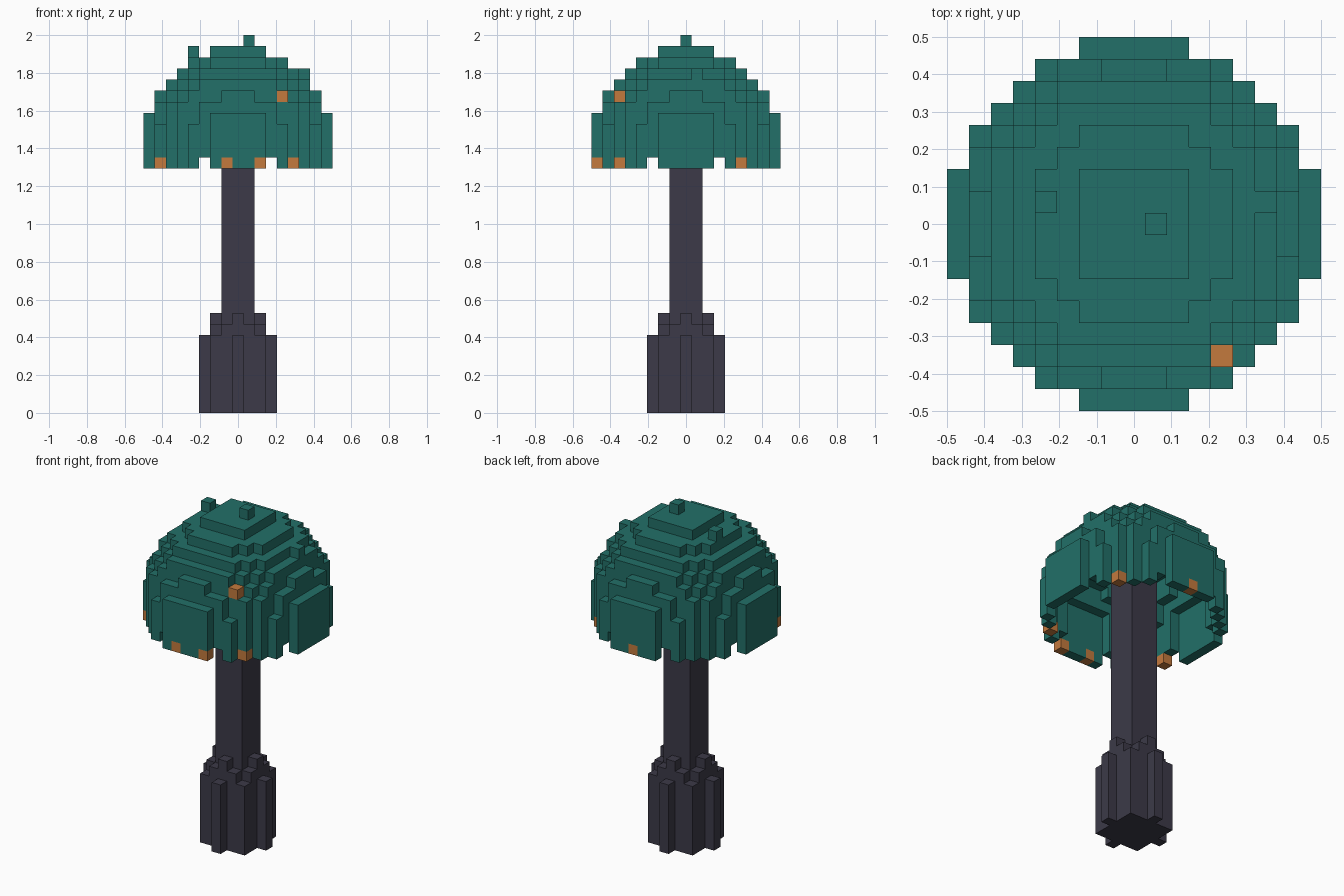
import bpy
import bmesh
from mathutils import Vector

cube = bpy.data.objects.get("Cube")
if cube:
    bpy.data.objects.remove(cube, do_unlink=True)

V = 2 / 34      # edge of one block
MID = 24        # block layer at the centre of the dome


def material(name, rgb):
    m = bpy.data.materials.new(name)
    m.use_nodes = True
    m.diffuse_color = (*rgb, 1)
    m.node_tree.nodes["Principled BSDF"].inputs["Base Color"].default_value = (*rgb, 1)
    return m


teal = material("teal cap", (0.016, 0.162, 0.138))
orange = material("glowing orange", (0.55, 0.195, 0.048))
bark = material("dark bark", (0.045, 0.042, 0.065))

AXES = [Vector(d) for d in ((1, 0, 0), (-1, 0, 0), (0, 1, 0), (0, -1, 0), (0, 0, 1), (0, 0, -1))]


def build_blocks(name, cells, materials):
    """Skin a dict of {block: material index} with its exposed faces only."""
    bm = bmesh.new()
    for cell, index in cells.items():
        centre = Vector(cell) + Vector((0, 0, 0.5))
        for n in AXES:
            beside = tuple(int(a + b) for a, b in zip(cell, n))
            if beside in cells:
                continue
            u = Vector((n.y, n.z, n.x))
            w = n.cross(u)
            corners = [centre + (n + u * a + w * b) / 2
                       for a, b in ((-1, -1), (1, -1), (1, 1), (-1, 1))]
            face = bm.faces.new([bm.verts.new(c * V) for c in corners])
            face.material_index = index
    bmesh.ops.remove_doubles(bm, verts=bm.verts, dist=V / 100)
    # merge coplanar block faces into larger flat faces
    bmesh.ops.dissolve_limit(bm, angle_limit=0.01, verts=bm.verts, edges=bm.edges,
                             delimit={'MATERIAL', 'NORMAL'})
    mesh = bpy.data.meshes.new(name)
    bm.to_mesh(mesh)
    bm.free()
    for m in materials:
        mesh.materials.append(m)
    obj = bpy.data.objects.new(name, mesh)
    bpy.context.collection.objects.link(obj)
    return obj


def in_dome(x, y, dz):
    """Blocky half sphere whose lower edge hangs straight down."""
    dz = max(dz, 0)
    wide = max(abs(x), abs(y))
    if max(wide, dz) == 8:
        limit = 72
    else:
        limit = 68 if wide == 7 else 70
    return x * x + y * y + dz * dz <= limit


# Cap: hollow shell, with slots in the lowest layer
cap = {}
span = range(-8, 9)
for dz in range(-2, 9):
    for x in span:
        for y in span:
            if not in_dome(x, y, dz):
                continue
            if dz == -2 and 3 in (abs(x), abs(y)):
                continue
            if all(in_dome(x + int(n.x), y + int(n.y), dz + int(n.z)) for n in AXES):
                continue
            cap[x, y, MID + dz] = 0

# Stray blocks on top of the cap
for x, y, dz in ((1, 0, 9), (-4, 1, 8), (6, 1, 6)):
    cap[x, y, MID + dz] = 0

# Glowing blocks around the rim and one on the slope
for x, y in ((-7, -4), (-1, -8), (2, -8), (5, -6), (0, 8), (6, 5)):
    cap[x, y, MID - 2] = 1
cap[4, -6, MID + 4] = 1
build_blocks("mushroom_cap", cap, [teal, orange])

# Stem: square post with a stepped, wider foot
stem = {}
for x in range(-3, 4):
    for y in range(-3, 4):
        far, near = max(abs(x), abs(y)), min(abs(x), abs(y))
        if far <= 1:
            height = MID + 7
        elif far == 2:
            height = 9 - near
        else:
            height = 7 if near == 0 else 0
        for z in range(height):
            stem[x, y, z] = 0
build_blocks("stem", stem, [bark])
